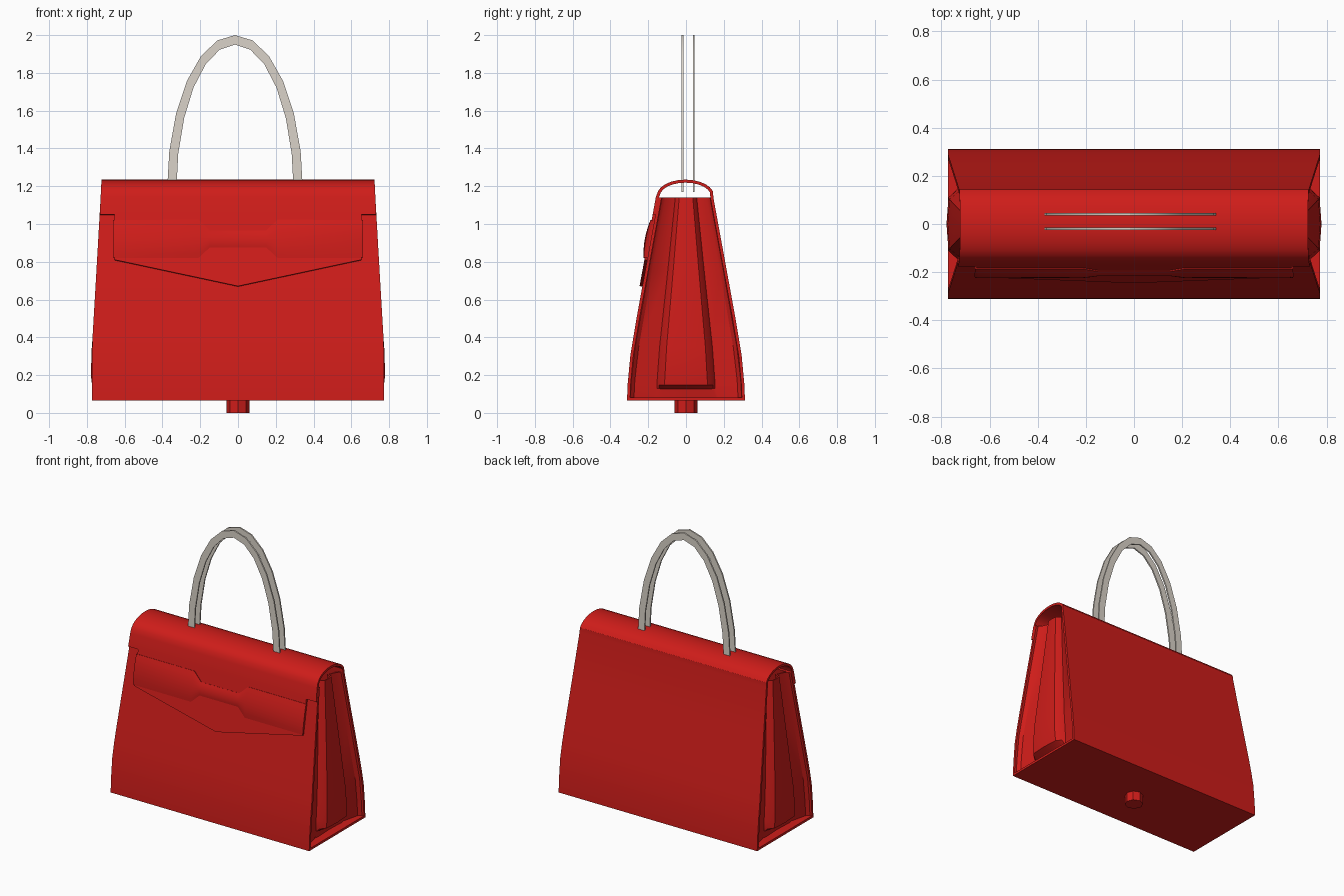
import bpy, math

if "Cube" in bpy.data.objects:
    bpy.data.objects.remove(bpy.data.objects["Cube"])

T = 0.016  # leather thickness


def material(name, color):
    m = bpy.data.materials.new(name)
    m.diffuse_color = color
    m.use_nodes = True
    m.node_tree.nodes["Principled BSDF"].inputs["Base Color"].default_value = m.diffuse_color
    return m


RED = material("red_leather", (0.62, 0.012, 0.01, 1))
BEIGE = material("beige_handle", (0.70, 0.65, 0.58, 1))


def lerp_table(table, t):
    if t <= table[0][0]:
        return table[0][1]
    for (a, va), (b, vb) in zip(table, table[1:]):
        if t <= b:
            return va + (vb - va) * (t - a) / (b - a)
    return table[-1][1]


# half depth and half width of the bag at a given height
DEPTH = [(0.07, .304), (0.15, .301), (0.3, .287), (0.5, .254), (1.15, .135)]
WIDTH = [(0.35, .773), (1.05, .732), (1.24, .722)]


def depth(z):
    return lerp_table(DEPTH, z)


def width(z):
    return lerp_table(WIDTH, z)


def finish(ob, mat):
    ob.data.materials.append(mat)
    bpy.ops.object.select_all(action='DESELECT')
    ob.select_set(True)
    bpy.context.view_layer.objects.active = ob
    for m in list(ob.modifiers):
        bpy.ops.object.modifier_apply(modifier=m.name)
    bpy.ops.object.shade_smooth_by_angle(angle=math.radians(32))


def sheet(name, rows, thickness=T, mat=RED):
    """Grid of points (equal row lengths) thickened into a leather panel."""
    n = len(rows[0])
    faces = [(i * n + j, i * n + j + 1, (i + 1) * n + j + 1, (i + 1) * n + j)
             for i in range(len(rows) - 1) for j in range(n - 1)]
    me = bpy.data.meshes.new(name)
    me.from_pydata([p for r in rows for p in r], [], faces)
    ob = bpy.data.objects.new(name, me)
    bpy.context.collection.objects.link(ob)
    s = ob.modifiers.new("thickness", 'SOLIDIFY')
    s.thickness = thickness
    s.offset = 0
    s.use_even_offset = True
    finish(ob, mat)
    return ob


# body shell: front, base, back, rounded top and the upper flap in one strip
heights = [0.073, 0.15, 0.22, 0.3, 0.4, 0.5, 0.8, 1.14]
profile = [(-depth(z), z) for z in reversed(heights)]
profile += [(depth(z), z) for z in heights]
profile += [(0.143 * math.cos(math.radians(a)) - 0.003, 1.15 + 0.077 * math.sin(math.radians(a)))
            for a in range(15, 180, 15)]
profile += [(-depth(z) - 0.015, z) for z in (1.14, 1.05)]
sheet("body_shell", [[(s * width(z), y, z) for s in (-1, 1)] for y, z in profile])

# pointed lower flap on the front
flap = []
for x, low in ((-.655, .81), (0, .67), (.655, .81)):
    flap.append([(x, -depth(z) - 0.015, z) for z in (1.06, 0.95, low)])
sheet("front_flap", flap)

# belt with a narrow waist, bowed outwards
belt = []
for x, h, bulge in ((-.66, .098, .010), (-.645, .1, .018), (-.21, .1, .02), (-.15, .043, .014),
                    (.15, .043, .014), (.21, .1, .02), (.645, .1, .018), (.66, .098, .010)):
    row = []
    for k in range(-4, 5):
        z = 0.92 + h * k / 4
        row.append((x, -depth(z) - 0.022 - bulge * (1 - (k / 4) ** 2) * 0.6, z))
    belt.append(row)
sheet("front_belt", belt, 0.014)

# folded side gussets: recessed edges with a tapering raised centre
for side, label in ((-1, "left"), (1, "right")):
    rows = []
    for z, half, out in ((.08, .16, -.03), (.13, .142, -.02), (.15, .14, .035), (.2, .136, .041),
                         (.35, .125, .036), (.75, .082, .025), (1.14, .042, .012)):
        edge, d = width(z) - 0.04, depth(z) - 0.006
        sec = [(-d, .022), (-d + .02, 0), (-half - .012, -.025), (-half, min(out, 0)),
               (-half * .8, out * .8), (0, out)]
        sec += [(-y, o) for y, o in reversed(sec[:-1])]
        rows.append([(side * (edge + o), y, z) for y, o in sec])
    sheet(label + "_gusset", rows, 0.01)

# twin arched handles, half an ellipse in twelve segments
for y, label in ((-.019, "front"), (.041, "back")):
    rows = []
    for i in range(13):
        a = math.pi * i / 12
        rows.append([(-.016 + rx * math.cos(a), y, 1.17 + rz * math.sin(a))
                     for rx, rz in ((.36, .83), (.311, .78))])
    sheet(label + "_handle", rows, 0.01, BEIGE)

# central foot
bpy.ops.mesh.primitive_cylinder_add(vertices=8, radius=0.06, depth=0.075, location=(0, 0, 0.0375))
foot = bpy.context.object
foot.name = "base_foot"
finish(foot, RED)
